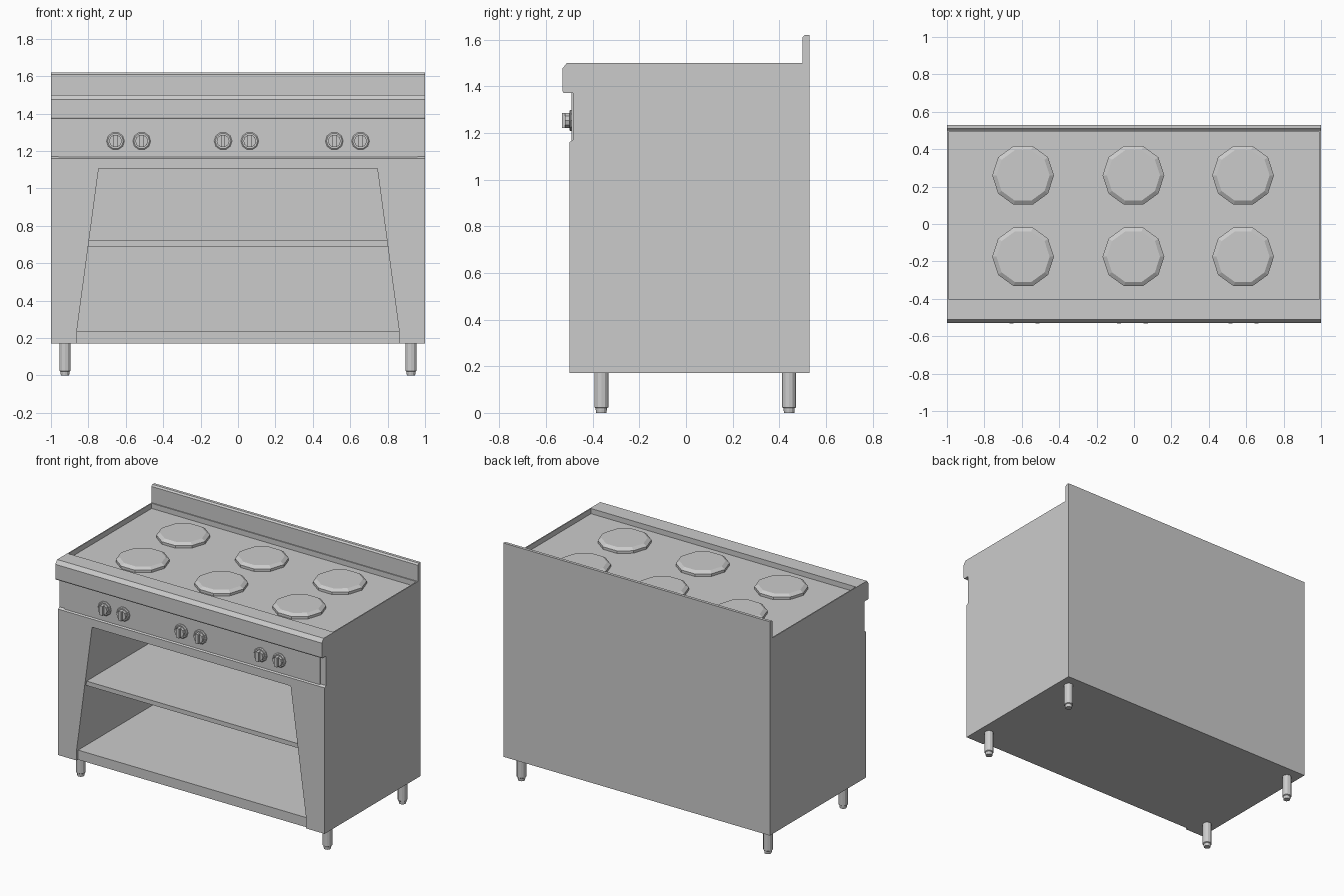
import bpy, bmesh, math
from mathutils import Matrix, Vector

if "Cube" in bpy.data.objects:
    bpy.data.objects.remove(bpy.data.objects["Cube"])


def finish(bm, name):
    bmesh.ops.recalc_face_normals(bm, faces=bm.faces)
    me = bpy.data.meshes.new(name)
    bm.to_mesh(me)
    bm.free()
    ob = bpy.data.objects.new(name, me)
    bpy.context.collection.objects.link(ob)
    return ob


def prism_bm(pts, axis, a, b):
    # extrude a profile: axis "x" takes (y, z) points, axis "y" takes (x, z)
    bm = bmesh.new()
    co = (lambda p: (a, p[0], p[1])) if axis == "x" else (lambda p: (p[0], a, p[1]))
    face = bm.faces.new([bm.verts.new(co(p)) for p in pts])
    ext = bmesh.ops.extrude_face_region(bm, geom=[face])
    move = Vector((b - a, 0, 0)) if axis == "x" else Vector((0, b - a, 0))
    bmesh.ops.translate(bm, vec=move,
                        verts=[v for v in ext["geom"] if isinstance(v, bmesh.types.BMVert)])
    bmesh.ops.recalc_face_normals(bm, faces=bm.faces)
    return bm


def box(name, lo, hi):
    pts = [(lo[0], lo[2]), (hi[0], lo[2]), (hi[0], hi[2]), (lo[0], hi[2])]
    return finish(prism_bm(pts, "y", lo[1], hi[1]), name)


def lathe(name, profile, sides, loc, toward_front=False):
    # stack of rings (radius, height), capped at both ends
    bm = bmesh.new()
    rings = [[bm.verts.new((r * math.cos(2 * math.pi * i / sides),
                            r * math.sin(2 * math.pi * i / sides), h))
              for i in range(sides)] for r, h in profile]
    for lower, upper in zip(rings, rings[1:]):
        for i in range(sides):
            j = (i + 1) % sides
            bm.faces.new((lower[i], lower[j], upper[j], upper[i]))
    bm.faces.new(rings[0])
    bm.faces.new(rings[-1])
    if toward_front:
        bm.transform(Matrix.Rotation(math.pi / 2, 4, "X"))
    bm.transform(Matrix.Translation(loc))
    return finish(bm, name)


def cut(ob, cutter):
    mod = ob.modifiers.new("cut", "BOOLEAN")
    mod.operation = "DIFFERENCE"
    mod.solver = "EXACT"
    mod.object = cutter
    bpy.context.view_layer.objects.active = ob
    bpy.ops.object.modifier_apply(modifier=mod.name)
    bpy.data.objects.remove(cutter)


# body: side profile with splashback, control recess and front lip
side = [(-0.50, 0.17), (0.53, 0.17), (0.53, 1.62), (0.51, 1.62), (0.50, 1.61),
        (0.50, 1.50), (-0.51, 1.50), (-0.53, 1.475), (-0.53, 1.38), (-0.525, 1.37),
        (-0.485, 1.37), (-0.485, 1.17), (-0.50, 1.16)]
bm = prism_bm(side, "x", -1, 1)

# sunken hob plate
top = next(f for f in bm.faces
           if f.normal.z > 0.9 and abs(f.calc_center_median().z - 1.5) < 0.01)
bmesh.ops.inset_individual(bm, faces=[top], thickness=0.01)
for v in top.verts:
    if v.co.y < 0:
        v.co.y = -0.40
sunk = bmesh.ops.extrude_discrete_faces(bm, faces=[top])["faces"][0]
bmesh.ops.translate(bm, verts=sunk.verts, vec=(0, 0, -0.035))
body = finish(bm, "cooker_body")

# open storage bay with tapered sides, and set-back floor edge
bay = [(-0.86, 0.235), (0.86, 0.235), (0.86, 0.25), (0.745, 1.105),
       (-0.745, 1.105), (-0.86, 0.25)]
cut(body, finish(prism_bm(bay, "y", -0.6, 0.51), "bay_cutter"))
cut(body, box("floor_edge_cutter", (-0.86, -0.6, 0.1), (0.86, -0.485, 0.24)))

# middle shelf
shelf = [(-0.802, 0.69), (0.802, 0.69), (0.798, 0.72), (-0.798, 0.72)]
finish(prism_bm(shelf, "y", -0.485, 0.515), "middle_shelf")

# control panel
box("control_panel", (-0.96, -0.49, 1.165), (0.96, -0.48, 1.372))

# control knobs: stepped collar with a grip bar
for x in (-0.655, -0.515, -0.08, 0.063, 0.515, 0.655):
    lathe("control_knob", [(0.048, 0), (0.048, 0.008), (0.042, 0.012), (0.034, 0.012),
                           (0.034, 0.03)], 10, (x, -0.488, 1.253), True)
    box("knob_grip", (x - 0.011, -0.532, 1.221), (x + 0.011, -0.515, 1.285))

# hot plates
for x in (-0.593, -0.003, 0.583):
    for y in (-0.175, 0.26):
        lathe("hot_plate", [(0.165, 1.46), (0.165, 1.482), (0.142, 1.497)], 10, (x, y, 0))

# legs with narrower feet
for x in (-0.925, 0.925):
    for y in (-0.363, 0.442):
        lathe("leg", [(0.022, 0), (0.024, 0.015), (0.024, 0.02), (0.03, 0.024),
                      (0.03, 0.175)], 12, (x, y, 0))
